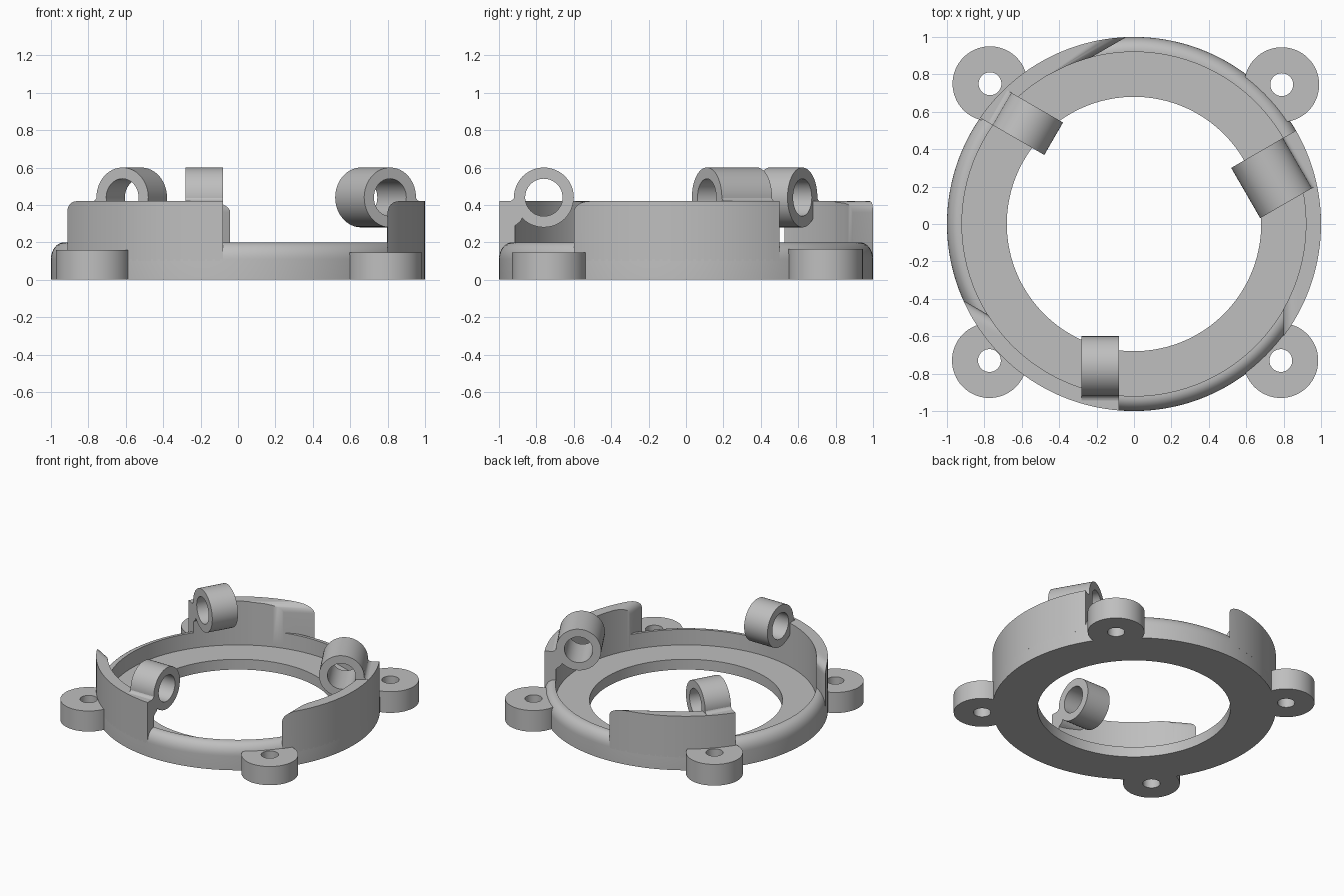
import bpy, bmesh, math
from math import pi, cos, sin, acos, asin, radians, hypot, sqrt

if "Cube" in bpy.data.objects:
    bpy.data.objects.remove(bpy.data.objects["Cube"])

grey = bpy.data.materials.new("plain grey")
grey.diffuse_color = (0.52, 0.52, 0.52, 1)
grey.use_nodes = True
grey.node_tree.nodes["Principled BSDF"].inputs["Base Color"].default_value = grey.diffuse_color


def finish(name, bm, angle=35):
    bmesh.ops.remove_doubles(bm, verts=bm.verts, dist=1e-5)
    bmesh.ops.recalc_face_normals(bm, faces=bm.faces)
    me = bpy.data.meshes.new(name)
    bm.to_mesh(me)
    bm.free()
    me.materials.append(grey)
    ob = bpy.data.objects.new(name, me)
    bpy.context.collection.objects.link(ob)
    bpy.ops.object.select_all(action='DESELECT')
    ob.select_set(True)
    bpy.context.view_layer.objects.active = ob
    bpy.ops.object.shade_smooth_by_angle(angle=radians(angle))
    return ob


def loft(name, loops, closed):
    """Skin a list of equal point loops; closed joins last to first, else caps."""
    bm = bmesh.new()
    rows = [[bm.verts.new(p) for p in loop] for loop in loops]
    n = len(rows[0])
    for i in range(len(rows) if closed else len(rows) - 1):
        a, b = rows[i], rows[(i + 1) % len(rows)]
        for j in range(n):
            bm.faces.new((a[j], a[(j + 1) % n], b[(j + 1) % n], b[j]))
    if not closed:
        bm.faces.new(rows[0])
        bm.faces.new(rows[-1])
    return finish(name, bm)


def polar(r, a, z):
    return (r * cos(a), r * sin(a), z)


# Base ring: thin floor with a rounded outer lip
profile = [(0.68, 0), (1, 0), (1, 0.11)]
profile += [(0.93 + 0.07 * cos(t * pi / 16), 0.11 + 0.09 * sin(t * pi / 16)) for t in range(1, 9)]
profile += [(0.92, 0.2), (0.92, 0.08), (0.68, 0.08)]
loft("base_ring", [[polar(r, 2 * pi * i / 144, z) for r, z in profile] for i in range(144)], True)


# Raised wall: starts on a slanted plane with a rounded top corner, ends square
def wall(name, frame, plane, end):
    outer, inner, low, top, fil = 1.0, 0.919, 0.1, 0.42, 0.06
    normal = frame - radians(30)
    ang = lambda r, u: normal - acos(min(1, (plane + u) / r))
    cols = []
    for i in range(9):
        u = fil * (1 - cos(i * pi / 16))
        z = top - fil + fil * sin(i * pi / 16)
        cols.append((ang(outer, u), ang(inner, u), z))
    o0, i0, _ = cols[-1]
    o1, i1 = frame + asin(end / outer), frame + asin(end / inner)
    for k in range(1, 29):
        s = k / 28
        cols.append((o0 + (o1 - o0) * s, i0 + (i1 - i0) * s, top))
    loft(name, [[polar(outer, ao, low), polar(outer, ao, z),
                 polar(inner, ai, z), polar(inner, ai, low)] for ao, ai, z in cols], False)


# Hinge barrel lying along the tangent, with a filleted web joining the wall
def hinge(name, frame, t0, t1):
    def place(rad, t, z):
        return (rad * cos(frame) - t * sin(frame), rad * sin(frame) + t * cos(frame), z)
    cr, cz, n = 0.76, 0.44, 48
    loops = []
    for i in range(n):
        c, s = cos(2 * pi * i / n), sin(2 * pi * i / n)
        loops.append([place(cr + r * c, t, cz + r * s)
                      for r, t in ((0.16, t0), (0.16, t1), (0.1, t1), (0.1, t0))])
    loft(name, loops, True)
    web = [(0.875, 0.33), (0.885, 0.31), (0.90, 0.30), (0.925, 0.28), (0.945, 0.28),
           (0.945, 0.42), (0.932, 0.423), (0.92, 0.435), (0.915, 0.46), (0.895, 0.46)]
    loft(name + "_web", [[place(r, t, z) for r, z in web] for t in (t0, t1)], False)


sides = (("front", -90, 0.81, -0.28, -0.08),
         ("right", 30, 0.80, -0.31, 0.0),
         ("back", 150, 0.886, -0.28, -0.08))
for label, deg, plane, t0, t1 in sides:
    wall(label + "_wall", radians(deg), plane, t1)
    hinge(label + "_hinge", radians(deg), t0, t1)


# Screw ears: drilled discs trimmed where they meet the lip
def ear(name, x, y, height):
    loops = []
    for i in range(64):
        c, s = cos(2 * pi * i / 64), sin(2 * pi * i / 64)
        ox, oy = x + 0.2 * c, y + 0.2 * s
        k = max(1, 0.95 / hypot(ox, oy))
        hx, hy = x + 0.061 * c, y + 0.061 * s
        loops.append([(ox * k, oy * k, 0), (ox * k, oy * k, height),
                      (hx, hy, height), (hx, hy, 0)])
    loft(name, loops, True)


ear("front_left_ear", -0.773, -0.73, 0.16)
ear("front_right_ear", 0.785, -0.73, 0.145)
ear("back_left_ear", -0.77, 0.75, 0.165)
ear("back_right_ear", 0.79, 0.745, 0.165)
